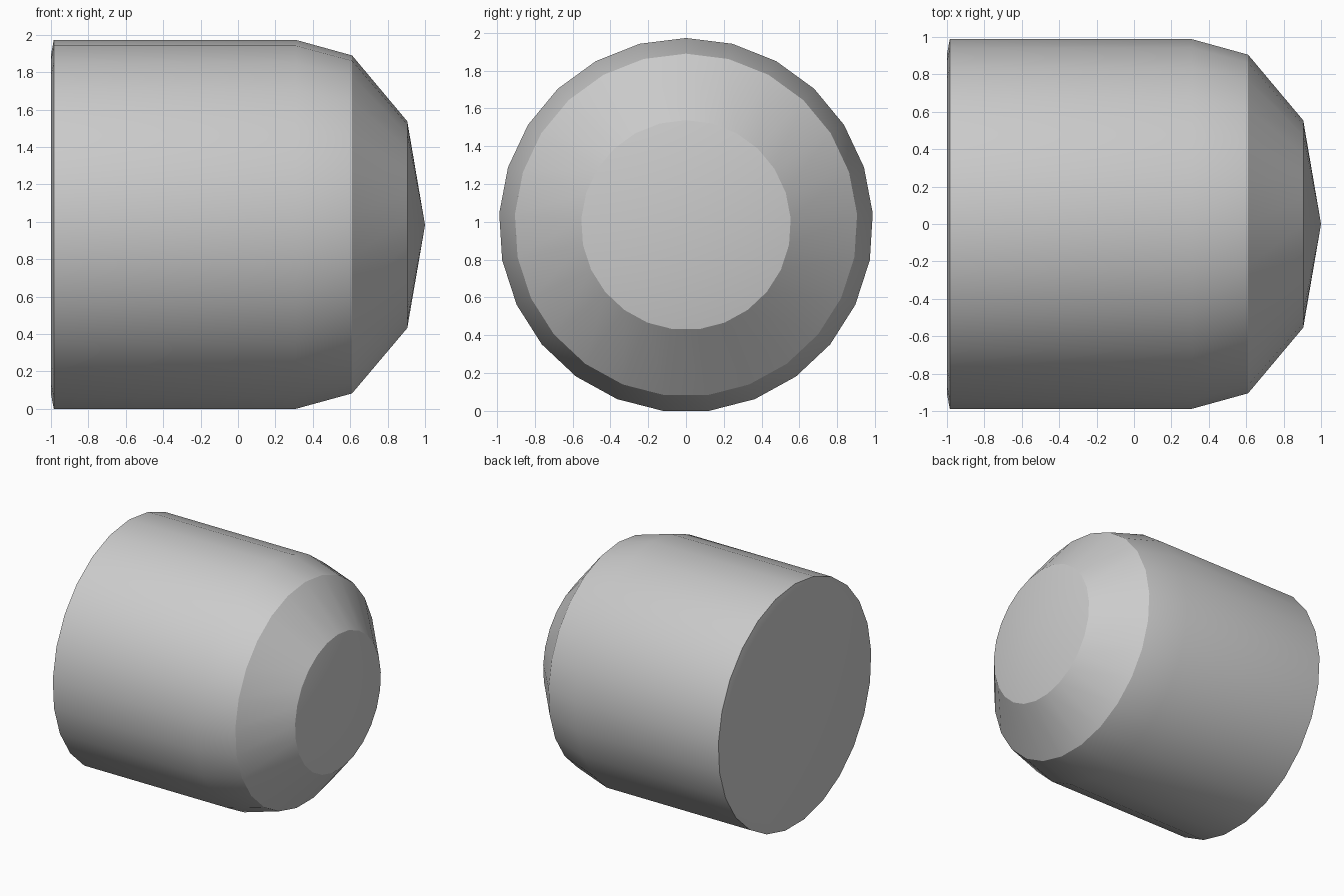
import bpy
import bmesh
from math import cos, sin, pi, radians

cube = bpy.data.objects.get("Cube")
if cube:
    bpy.data.objects.remove(cube, do_unlink=True)

SIDES = 25
RADIUS = 0.99
AXIS_Z = RADIUS * cos(pi / SIDES)  # lowest facet rests on the ground

# Profile along x: (position, radius)
profile = [(-1.0, 0.91), (-0.985, RADIUS), (0.31, RADIUS),
           (0.61, 0.907), (0.905, 0.555)]
TIP_X = 1.0

grey = bpy.data.materials.new("light grey")
grey.use_nodes = True
colour = (0.6, 0.6, 0.6, 1.0)
grey.diffuse_color = colour
grey.node_tree.nodes["Principled BSDF"].inputs["Base Color"].default_value = colour

# Rings of the turned body, each with a corner at the top
bm = bmesh.new()
rings = []
for x, r in profile:
    angles = [2 * pi * i / SIDES for i in range(SIDES)]
    rings.append([bm.verts.new((x, r * sin(a), AXIS_Z + r * cos(a))) for a in angles])

# Walls between neighbouring rings
for a, b in zip(rings, rings[1:]):
    for i in range(SIDES):
        j = (i + 1) % SIDES
        bm.faces.new((a[i], a[j], b[j], b[i]))

# Flat base and shallow pointed nose
bm.faces.new(rings[0])
tip = bm.verts.new((TIP_X, 0, AXIS_Z))
for i in range(SIDES):
    bm.faces.new((rings[-1][i], rings[-1][(i + 1) % SIDES], tip))
bmesh.ops.recalc_face_normals(bm, faces=bm.faces)

mesh = bpy.data.meshes.new("rounded_plug")
bm.to_mesh(mesh)
bm.free()
mesh.materials.append(grey)
plug = bpy.data.objects.new("rounded_plug", mesh)
bpy.context.collection.objects.link(plug)

# Smooth around the body, sharp at the nose steps and the base rim
bpy.ops.object.select_all(action='DESELECT')
plug.select_set(True)
bpy.context.view_layer.objects.active = plug
bpy.ops.object.shade_smooth_by_angle(angle=radians(25))
